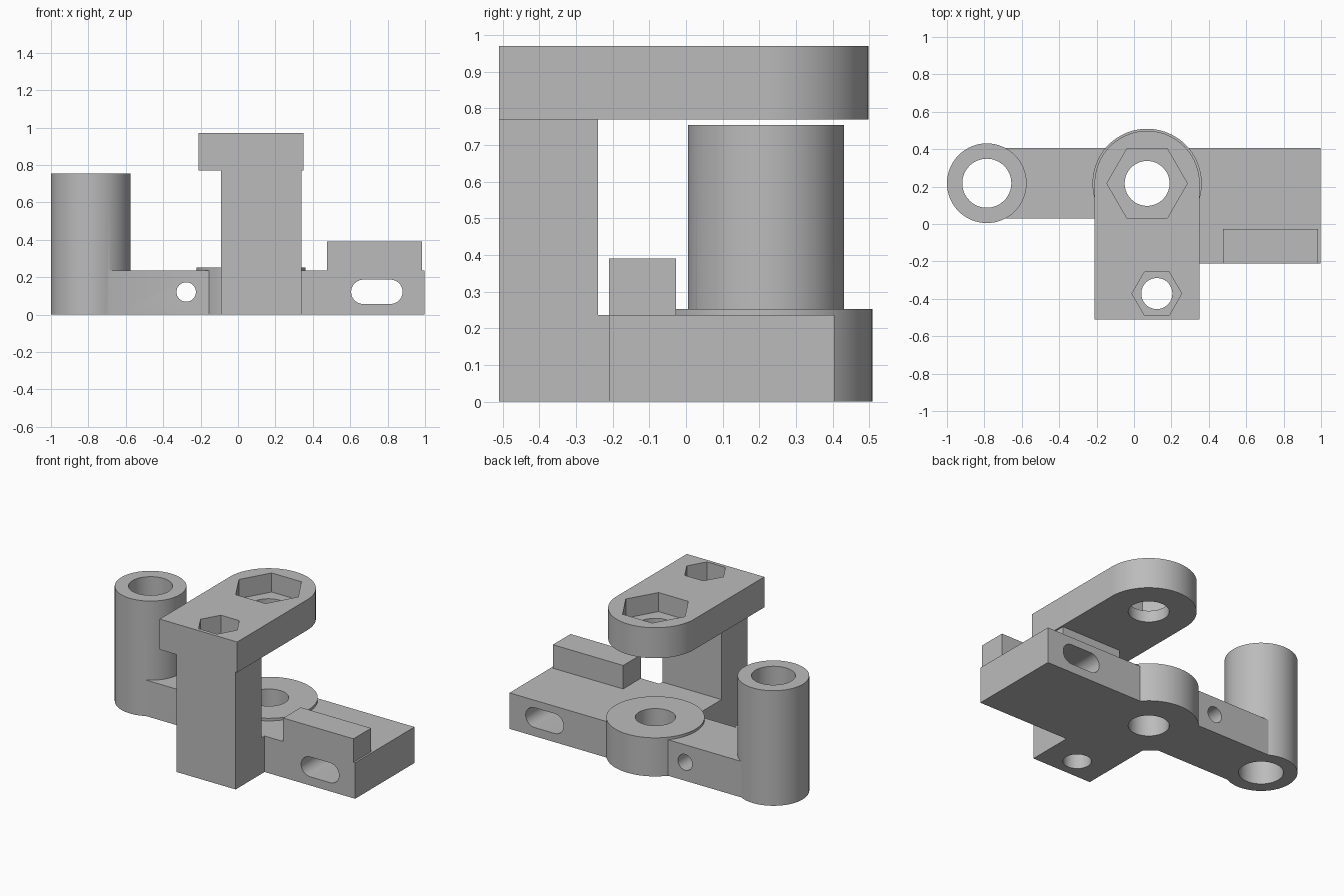
import bpy, bmesh, math

if "Cube" in bpy.data.objects:
    bpy.data.objects.remove(bpy.data.objects["Cube"])

grey = bpy.data.materials.new("plain grey")
grey.diffuse_color = (0.5, 0.5, 0.5, 1)
grey.use_nodes = True
grey.node_tree.nodes["Principled BSDF"].inputs["Base Color"].default_value = grey.diffuse_color


def prism(name, pts, lo, hi, along_y=False):
    """Extrude a closed outline along z, or an (x, z) outline along y."""
    bm = bmesh.new()
    if along_y:
        verts = [bm.verts.new((u, lo, v)) for u, v in pts]
        step = (0, hi - lo, 0)
    else:
        verts = [bm.verts.new((u, v, lo)) for u, v in pts]
        step = (0, 0, hi - lo)
    face = bm.faces.new(verts)
    top = bmesh.ops.extrude_face_region(bm, geom=[face])["geom"]
    bmesh.ops.translate(bm, vec=step,
                        verts=[g for g in top if isinstance(g, bmesh.types.BMVert)])
    bmesh.ops.recalc_face_normals(bm, faces=bm.faces)
    mesh = bpy.data.meshes.new(name)
    bm.to_mesh(mesh)
    bm.free()
    mesh.materials.append(grey)
    ob = bpy.data.objects.new(name, mesh)
    bpy.context.collection.objects.link(ob)
    return ob


def arc(cx, cy, r, a0, a1, n):
    return [(cx + r * math.cos(math.radians(a0 + (a1 - a0) * i / n)),
             cy + r * math.sin(math.radians(a0 + (a1 - a0) * i / n)))
            for i in range(n + 1)]


def circle(cx, cy, r, n=64):
    return arc(cx, cy, r, 0, 360, n)[:-1]


def rect(x0, x1, y0, y1):
    return [(x0, y0), (x1, y0), (x1, y1), (x0, y1)]


def combine(target, other, op):
    mod = target.modifiers.new(op.lower(), 'BOOLEAN')
    mod.operation, mod.solver, mod.object = op, 'EXACT', other
    bpy.context.view_layer.objects.active = target
    bpy.ops.object.modifier_apply(modifier=mod.name)
    bpy.data.objects.remove(other, do_unlink=True)


PIVOT = (0.07, 0.217)
TUBE = (-0.787, 0.218)
BOLT = (0.122, -0.372)

# Flat base: left arm, right plate and front foot in one outline
body = prism("bracket_body", [
    (TUBE[0], 0.03), (-0.09, 0.03), (-0.09, -0.51), (0.34, -0.51),
    (0.34, -0.21), (0.997, -0.21), (0.997, 0.405), (TUBE[0], 0.405)], 0, 0.236)

# Raised parts: hub, tube, lip, column and round-ended top arm
solids = [
    prism("hub", circle(*PIVOT, 0.292, 96), 0, 0.253),
    prism("tube", circle(*TUBE, 0.213), 0, 0.755),
    prism("lip", rect(0.475, 0.985, -0.21, -0.027), 0.1, 0.39),
    prism("column", rect(-0.09, 0.34, -0.51, -0.24), 0.1, 0.87),
    prism("top_arm", [(-0.211, -0.51), (0.351, -0.51)]
          + arc(*PIVOT, 0.281, 0, 180, 48), 0.77, 0.97),
]
for part in solids:
    combine(body, part, 'UNION')

# Holes, hexagonal nut pockets, cross hole and slot
cuts = [
    prism("pivot_hole", circle(*PIVOT, 0.12), -0.1, 1.1),
    prism("tube_hole", circle(*TUBE, 0.131), -0.1, 1.1),
    prism("bolt_hole", circle(*BOLT, 0.083, 48), -0.1, 1.1),
    prism("large_nut_pocket", circle(*PIVOT, 0.215, 6), 0.845, 1.1),
    prism("small_nut_pocket", circle(*BOLT, 0.133, 6), 0.845, 1.1),
    prism("cross_hole", circle(-0.277, 0.121, 0.052, 32), -0.1, 0.6, True),
    prism("slot", arc(0.815, 0.122, 0.065, -90, 90, 20)
          + arc(0.67, 0.122, 0.065, 90, 270, 20), -0.4, 0.6, True),
]
for cutter in cuts:
    combine(body, cutter, 'DIFFERENCE')

# Smooth the round walls, keep the edges crisp
bpy.ops.object.select_all(action='DESELECT')
body.select_set(True)
bpy.context.view_layer.objects.active = body
bpy.ops.object.shade_smooth_by_angle(angle=math.radians(30))
